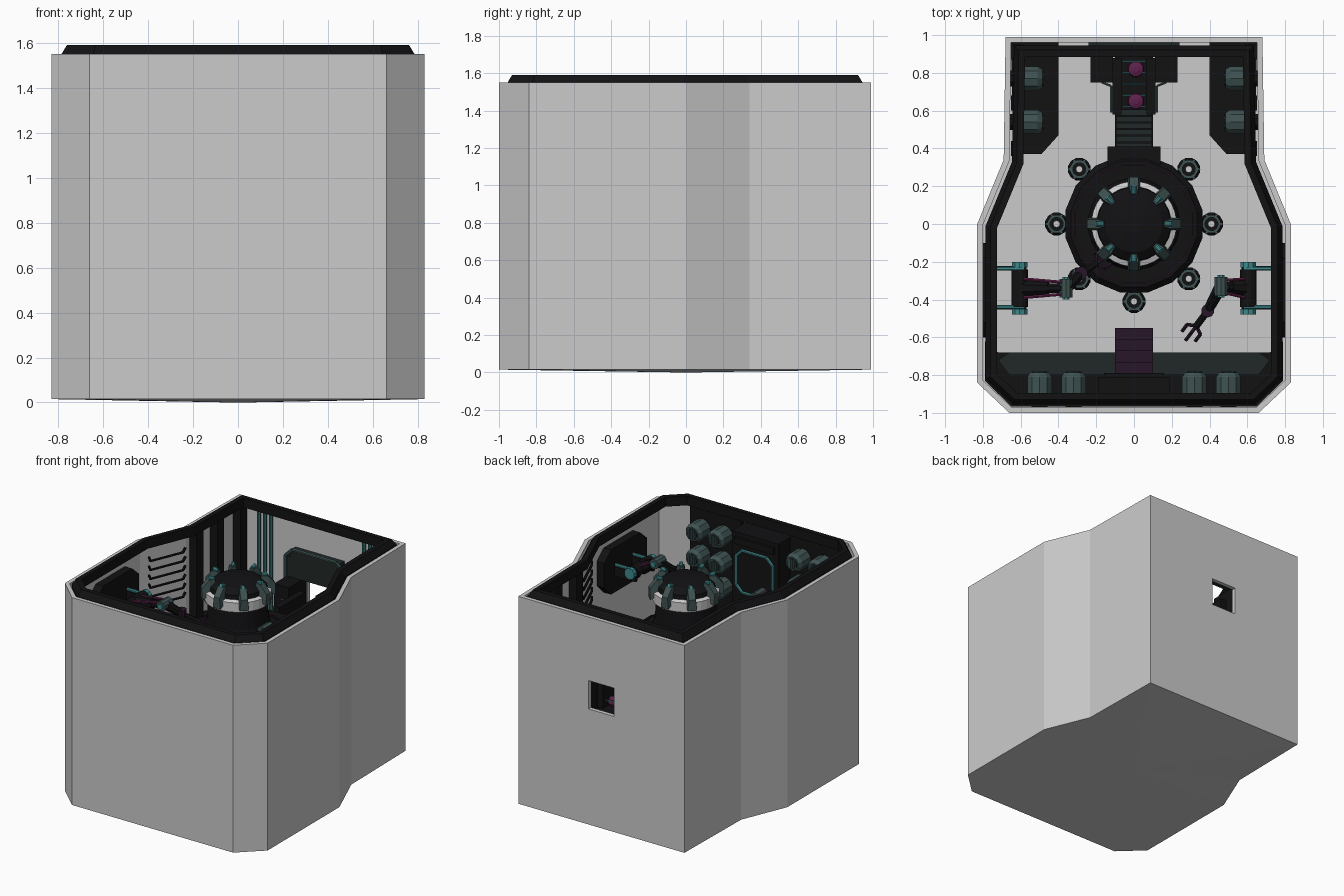
import bpy, bmesh, math
from mathutils import Vector

if "Cube" in bpy.data.objects:
    bpy.data.objects.remove(bpy.data.objects["Cube"])


def material(name, rgb):
    m = bpy.data.materials.new(name)
    m.diffuse_color = (*rgb, 1)
    m.use_nodes = True
    m.node_tree.nodes["Principled BSDF"].inputs["Base Color"].default_value = m.diffuse_color
    return m


BLACK = material("black_metal", (0.006, 0.006, 0.007))
DARK = material("dark_green_metal", (0.015, 0.022, 0.021))
STEEL = material("teal_steel", (0.05, 0.085, 0.085))
TEAL = material("teal_light", (0.05, 0.25, 0.26))
PURPLE = material("purple_metal", (0.022, 0.008, 0.022))
PINK = material("pink_cable", (0.12, 0.015, 0.07))


def finish(name, bm, mat=None):
    bmesh.ops.recalc_face_normals(bm, faces=bm.faces)
    me = bpy.data.meshes.new(name)
    bm.to_mesh(me)
    bm.free()
    ob = bpy.data.objects.new(name, me)
    bpy.context.collection.objects.link(ob)
    if mat:
        me.materials.append(mat)
    return ob


def loft(name, rings, mat=None, closed=False):
    """Skin a list of equal-length point rings; cap the ends or close the loop."""
    bm = bmesh.new()
    vs = [[bm.verts.new(p) for p in r] for r in rings]
    n = len(vs[0])
    pairs = list(zip(vs, vs[1:])) + ([(vs[-1], vs[0])] if closed else [])
    for a, b in pairs:
        for i in range(n):
            j = (i + 1) % n
            bm.faces.new((a[i], a[j], b[j], b[i]))
    if not closed:
        bm.faces.new(vs[0])
        bm.faces.new(vs[-1])
    return finish(name, bm, mat)


def prism(name, pts, z0, z1, mat=None):
    return loft(name, [[(x, y, z) for x, y in pts] for z in (z0, z1)], mat)


def box(name, x0, x1, y0, y1, z0, z1, mat=None):
    return prism(name, [(x0, y0), (x1, y0), (x1, y1), (x0, y1)], z0, z1, mat)


def rod(name, p0, p1, r0, mat=None, r1=None, n=8):
    """Straight cylinder or cone between two points."""
    p0, p1 = Vector(p0), Vector(p1)
    q = (p1 - p0).to_track_quat('Z', 'Y')
    rings = []
    for p, r in ((p0, r0), (p1, r0 if r1 is None else r1)):
        rings.append([p + q @ Vector((r * math.cos(t), r * math.sin(t), 0))
                      for t in [math.tau * (i + .5) / n for i in range(n)]])
    return loft(name, rings, mat)


def lathe(name, prof, n, mat=None, c=(0, 0), closed=False):
    rings = [[(c[0] + r * math.cos(t), c[1] + r * math.sin(t), z)
              for t in [math.tau * (i + .5) / n for i in range(n)]] for r, z in prof]
    return loft(name, rings, mat, closed)


def pipe(name, pts, r, mat, n=6):
    for a, b in zip(pts, pts[1:]):
        rod(name, a, b, r, mat, n=n)


# Room outline and inward offset
half = [(.66, -1), (.83, -.84), (.83, 0), (.69, .34), (.68, .99)]
OUT = half + [(-x, y) for x, y in reversed(half)]


def inset(d, z):
    res, n = [], len(OUT)
    for i in range(n):
        a, b, c = (Vector(OUT[k % n]) for k in (i - 1, i, i + 1))
        e, f = (b - a).normalized(), (c - b).normalized()
        n1, n2 = Vector((-e.y, e.x)), Vector((-f.y, f.x))
        p = b + (n1 + n2) * d / (1 + n1.dot(n2))
        res.append((p.x, p.y, z))
    return res


# Shell with window in the back wall
FLOOR = .05
low = [(x * .03, y * .03, 0) for x, y in OUT]
shell = loft("room_shell", [low, inset(0, .015), inset(0, 1.55), inset(.03, 1.55), inset(.03, FLOOR)])
cutter = box("window_cutter", -.105, .105, .8, 1.2, .87, 1.08)
cutter.hide_render = True
mod = shell.modifiers.new("window", 'BOOLEAN')
mod.operation, mod.object, mod.solver = 'DIFFERENCE', cutter, 'EXACT'
bpy.context.view_layer.objects.active = shell
bpy.ops.object.modifier_apply(modifier="window")
bpy.data.objects.remove(cutter)
loft("wall_rim", [inset(.045, 1.548), inset(.07, 1.59), inset(.105, 1.59), inset(.105, 1.52), inset(.045, 1.50)], BLACK, True)

# Central table, reactor cap and clamps
lathe("table_column", [(.27, FLOOR), (.27, .85), (.33, .95)], 16, BLACK)
lathe("table_top", [(.33, .92), (.37, .97), (.37, 1.07), (.34, 1.1), (.26, 1.1)], 16, BLACK)
lathe("table_trim", [(.325, 1.09), (.325, 1.108), (.315, 1.108), (.315, 1.09)], 16, PURPLE, closed=True)
box("table_back_lip", -.14, .14, .28, .41, .92, 1.09, BLACK)
lathe("reactor_neck", [(.25, 1.08), (.21, 1.2), (.2, 1.34)], 24, BLACK)
lathe("reactor_band", [(.2, 1.33), (.226, 1.34), (.226, 1.41), (.2, 1.42)], 32)
lathe("reactor_cap", [(.2, 1.41), (.195, 1.45), (.15, 1.485), (.05, 1.5)], 24, BLACK)
for k in range(8):
    t = math.tau * k / 8
    u, v = Vector((math.cos(t), math.sin(t), 0)), Vector((-math.sin(t), math.cos(t), 0))

    def section(r, w, z0, z1):
        return [u * r + v * a + Vector((0, 0, z)) for a, z in ((-w, z0), (w, z0), (w * .7, z1), (-w * .7, z1))]
    loft("reactor_clamp", [section(.155, .02, 1.45, 1.5), section(.2, .036, 1.39, 1.5), section(.25, .032, 1.36, 1.44)], STEEL)
    rod("clamp_lamp", u * .165 + Vector((0, 0, 1.5)), u * .2 + Vector((0, 0, 1.51)), .014, TEAL)
    # Tanks around the table, none on the conveyor side
    if k != 2:
        c = u * .41
        lathe("tank_body", [(.05, FLOOR), (.05, .92), (.062, .95), (.062, 1.03), (.045, 1.05)], 12, BLACK, c)
        lathe("tank_ring", [(.05, 1.04), (.05, 1.06), (.035, 1.06), (.035, 1.04)], 12, STEEL, c, True)
        lathe("tank_core", [(.02, 1.04), (.018, 1.06)], 10, None, c)
        for m in range(6):
            a = math.tau * m / 6
            e = c + Vector((math.cos(a), math.sin(a), 0)) * .052
            rod("tank_rib", (e.x, e.y, .95), (e.x, e.y, 1.055), .009, STEEL, n=5)

# Back conveyor, its housing and the window surround
box("conveyor_bed", -.1, .1, .38, .97, FLOOR, .84, BLACK)
for k in range(6):
    box("conveyor_slat", -.095, .095, .4 + k * .035, .43 + k * .035, .84, .86, DARK)
for s in (1, -1):
    box("conveyor_side", s * .065, s * .115, .58, .88, .8, 1.03, BLACK)
    pipe("conveyor_rail", [(s * .12, .59, 1.0), (s * .12, .73, 1.0), (s * .17, .75, 1.0)], .007, STEEL)
    box("window_jamb", s * .11, s * .23, .75, .96, .3, 1.1, BLACK)
    box("window_side_panel", s * .11, s * .24, .9, .965, 1.1, 1.25, DARK)
    pipe("window_frame", [(s * .24, .895, .8), (s * .24, .895, 1.25), (s * .18, .895, 1.31), (0, .895, 1.31)], .012, STEEL)
box("window_header", -.2, .2, .9, .965, 1.1, 1.3, DARK)
for y in (.65, .82):
    lathe("conveyor_gear", [(.035, .86), (.045, .88), (.04, .91), (.015, .92)], 12, PINK, (.01, y))
for k in range(5):
    y = .62 + k * .06
    pipe("conveyor_mesh", [(-.06, y, .9), (.06, y, .9)], .005, TEAL)

# Front hatch and steps
box("hatch_housing", -.19, .19, -.965, -.81, FLOOR, 1.48, BLACK)
box("hatch_header", -.16, .16, -.9, -.79, 1.4, 1.45, BLACK)
oct_pts = [(.1, 1.05), (.15, 1.1), (.15, 1.31), (.1, 1.36)]
oct_pts += [(-x, z) for x, z in reversed(oct_pts)]
pipe("hatch_frame", [(x, -.8, z) for x, z in oct_pts + oct_pts[:1]], .011, TEAL)
for k in range(4):
    box("hatch_step", -.1, .1, -.61 - k * .06, -.55 - k * .06, FLOOR, .82 + k * .06, PURPLE)


def grille_barrel(p, d):
    """Ribbed barrel whose grille faces direction d."""
    p, d = Vector(p), Vector(d)
    rod("barrel_body", p, p + d * .1, .068, STEEL, n=10)
    rod("barrel_lip", p + d * .1, p + d * .125, .068, STEEL, .052, 10)
    rod("barrel_grille", p + d * .12, p + d * .13, .042, DARK, n=10)
    rod("barrel_mount", p - d * .06, p, .045, BLACK, n=8)
    side = Vector((-d.y, d.x, 0))
    for a in (-.02, 0, .02):
        rod("grille_bar", p + d * .132 + side * a - Vector((0, 0, .035)),
            p + d * .132 + side * a + Vector((0, 0, .035)), .004, TEAL, n=4)


# Front ledge
prism("front_ledge", [(-.72, -.68), (.72, -.68), (.79, -.62), (.79, -.83), (.65, -.965), (-.65, -.965), (-.79, -.83), (-.79, -.62)], FLOOR, .72, BLACK)
prism("ledge_deck", [(-.66, -.68), (.66, -.68), (.72, -.72), (.66, -.8), (-.66, -.8), (-.72, -.72)], .72, .78, DARK)

for s in (1, -1):
    # Front barrel racks
    box("front_rack", s * .2, s * .62, -.965, -.93, .72, 1.5, BLACK)
    for z in (1.0, 1.19, 1.38):
        for x in (.32, .5):
            grille_barrel((s * x, -.91, z), (0, 1, 0))
    # Back corner cabinets with barrels and pipes
    prism("corner_cabinet", [(s * x, y) for x, y in ((.65, .96), (.4, .96), (.4, .47), (.49, .37), (.64, .37))], FLOOR, .7, BLACK)
    for y0 in (.36, .6, .87):
        box("cabinet_post", s * .59, s * .65, y0, y0 + .08, .7, 1.52, BLACK)
    for y in (.54, .77):
        for z in (.82, 1.0):
            grille_barrel((s * .61, y, z), (-s, 0, 0))
    for x in (.38, .43, .48):
        rod("wall_pipe", (s * x, .93, .7), (s * x, .93, 1.54), .013, TEAL)
    # Hooked bars on the slanted walls
    for k in range(6):
        z = 1.07 + k * .066
        pipe("wall_hook", [(s * .75, .03, z + .03), (s * .745, .04, z), (s * .645, .28, z), (s * .64, .3, z + .03)], .009, BLACK)
    # Arm mounts on the side walls
    plate = [(-.1, 1.18), (-.18, 1.1), (-.52, 1.1), (-.6, 1.18), (-.6, 1.36), (-.52, 1.43), (-.18, 1.43), (-.1, 1.36)]
    loft("arm_plate", [[(s * x, y, z) for y, z in plate] for x in (.8, .74)], BLACK)
    for y in (-.235, -.44):
        rod("mount_rail", (s * .76, y, 1.3), (s * .58, y, 1.3), .012, TEAL)
        box("mount_bracket", s * .57, s * .76, y - .012, y + .012, 1.22, 1.29, BLACK)
    rod("mount_drum", (s * .605, -.24, 1.28), (s * .605, -.44, 1.28), .045, BLACK, n=12)
    for y in (-.2, -.45):
        rod("mount_joint", (s * .605, y, 1.28), (s * .605, y - .03, 1.28), .042, TEAL, n=10)

# Robot arms: elbow, wrist and tip differ by side
for s, elbow, wrist, tip in ((-1, (-.36, -.34, 1.33), (-.28, -.26, 1.25), (-.2, -.21, 1.2)),
                             (1, (.46, -.33, 1.36), (.39, -.46, 1.25), (.33, -.54, 1.2))):
    elbow, wrist, tip = Vector(elbow), Vector(wrist), Vector(tip)
    base = Vector((s * .59, -.34, 1.28))
    rod("arm_upper", base, base.lerp(elbow, .6), .05, BLACK, .035)
    for dy in (-.05, .05):
        rod("arm_strut", base + Vector((0, dy, .03)), elbow + Vector((0, dy * .6, .02)), .009, PINK, n=6)
    rod("arm_link", base.lerp(elbow, .5), elbow, .028, BLACK)
    rod("elbow_joint", elbow - Vector((0, .05, 0)), elbow + Vector((0, .05, 0)), .036, STEEL, n=10)
    rod("elbow_cap", elbow - Vector((0, .06, 0)), elbow + Vector((0, .06, 0)), .02, TEAL)
    rod("arm_fore", elbow, wrist, .036, BLACK, .028)
    rod("wrist_joint", wrist - Vector((0, 0, .035)), wrist + Vector((0, 0, .035)), .035, PURPLE, n=10)
    rod("hand_stem", wrist, tip, .02, BLACK)
    d = (tip - wrist).normalized()
    for a in (-1.1, 0, 1.1):
        e = Vector((d.x * math.cos(a) - d.y * math.sin(a), d.x * math.sin(a) + d.y * math.cos(a), -.1))
        pipe("hand_finger", [tip, tip + e * .055, tip + e * .055 + d * .05], .011, PURPLE)
